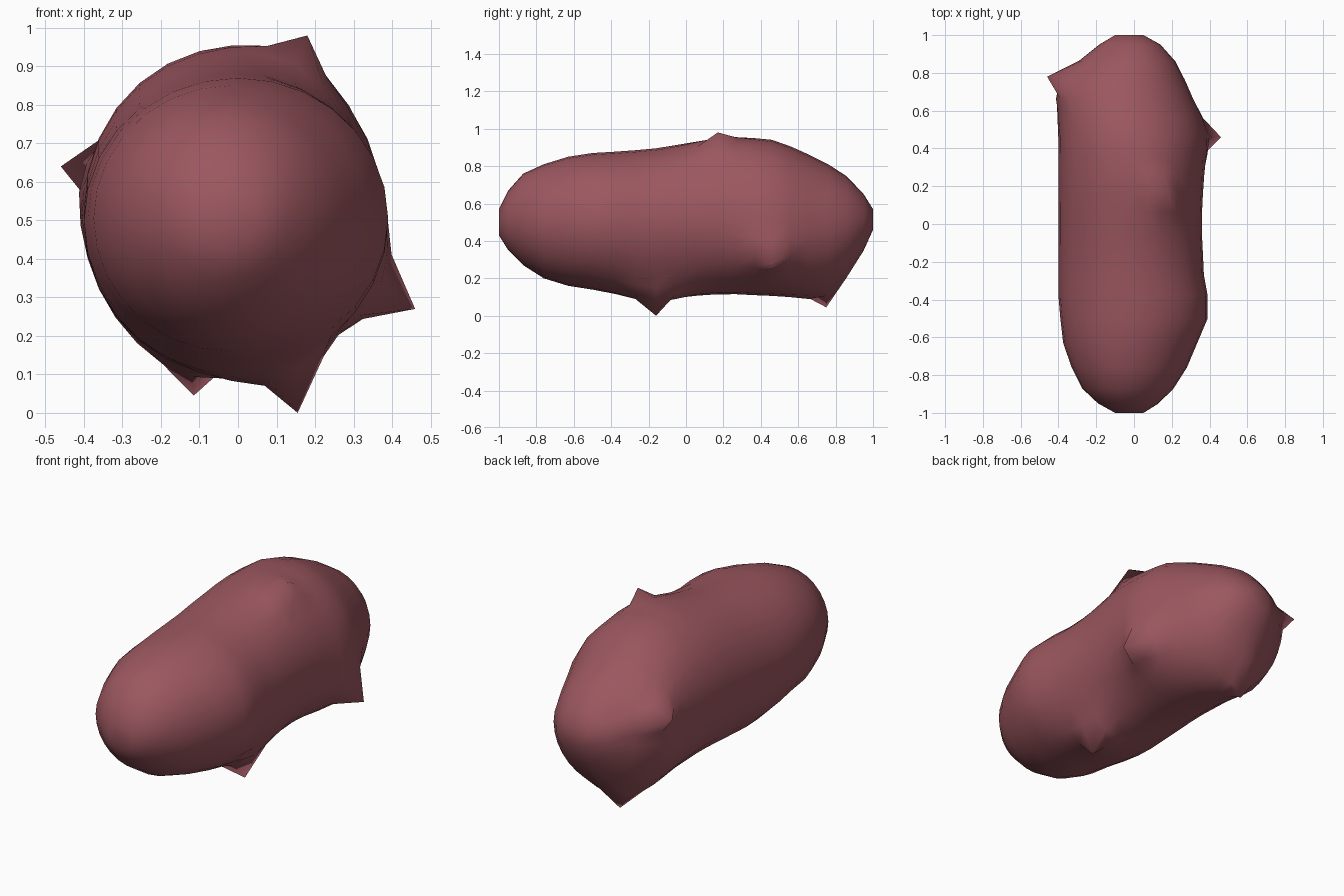
import bpy, bmesh, math
from mathutils import Vector

SIDES = 28

# Body stations along its length: y, left x, right x, bottom z, top z
STATIONS = [
    (-1.00, -0.10, 0.05, 0.43, 0.57), (-0.95, -0.19, 0.13, 0.35, 0.67),
    (-0.87, -0.275, 0.21, 0.27, 0.76), (-0.76, -0.33, 0.28, 0.20, 0.81),
    (-0.63, -0.375, 0.335, 0.16, 0.85), (-0.50, -0.39, 0.39, 0.14, 0.87),
    (-0.38, -0.40, 0.39, 0.12, 0.877), (-0.27, -0.40, 0.37, 0.105, 0.885),
    (-0.16, -0.40, 0.365, 0.10, 0.895), (-0.06, -0.40, 0.36, 0.105, 0.91),
    (0.06, -0.40, 0.36, 0.11, 0.925), (0.17, -0.40, 0.365, 0.115, 0.94),
    (0.27, -0.40, 0.37, 0.115, 0.948), (0.37, -0.40, 0.375, 0.11, 0.947),
    (0.46, -0.40, 0.375, 0.107, 0.94), (0.56, -0.40, 0.35, 0.105, 0.905),
    (0.66, -0.395, 0.31, 0.11, 0.86), (0.76, -0.36, 0.27, 0.14, 0.81),
    (0.86, -0.275, 0.22, 0.22, 0.745), (0.95, -0.18, 0.14, 0.35, 0.65),
    (1.00, -0.10, 0.05, 0.46, 0.57),
]

# Tips of the pointed sprouts
SPROUTS = [(0.18, 0.17, 0.98), (-0.46, 0.78, 0.64), (0.46, 0.46, 0.27),
           (-0.115, 0.75, 0.045), (0.155, -0.16, 0.0)]

# Loft the body through elliptical rings
bm = bmesh.new()
rings = []
for y, left, right, bottom, top in STATIONS:
    ring = []
    for i in range(SIDES):
        a = 2 * math.pi * i / SIDES
        ring.append(bm.verts.new(((left + right) / 2 + (right - left) / 2 * math.cos(a), y,
                                  (bottom + top) / 2 + (top - bottom) / 2 * math.sin(a))))
    rings.append(ring)
for r0, r1 in zip(rings, rings[1:]):
    for i in range(SIDES):
        j = (i + 1) % SIDES
        bm.faces.new((r0[i], r0[j], r1[j], r1[i]))
bm.faces.new(rings[0])
bm.faces.new(rings[-1])

# Swell the skin softly around each sprout, then pull one vertex out to its tip
for tip in map(Vector, SPROUTS):
    peak = min(bm.verts, key=lambda v: (v.co - tip).length)
    root = peak.co.copy()
    pull = tip - root
    for v in bm.verts:
        d = (v.co - root).length
        v.co += pull * 0.38 * math.exp(-(d / 0.16) ** 2)
    peak.co = tip

bmesh.ops.recalc_face_normals(bm, faces=bm.faces)
for f in bm.faces:
    f.smooth = True
mesh = bpy.data.meshes.new("potato")
bm.to_mesh(mesh)
bm.free()
potato = bpy.data.objects.new("potato", mesh)
bpy.context.collection.objects.link(potato)

# Reddish skin
skin = bpy.data.materials.new("red_skin")
skin.diffuse_color = (0.33, 0.095, 0.115, 1)
mesh.materials.append(skin)
